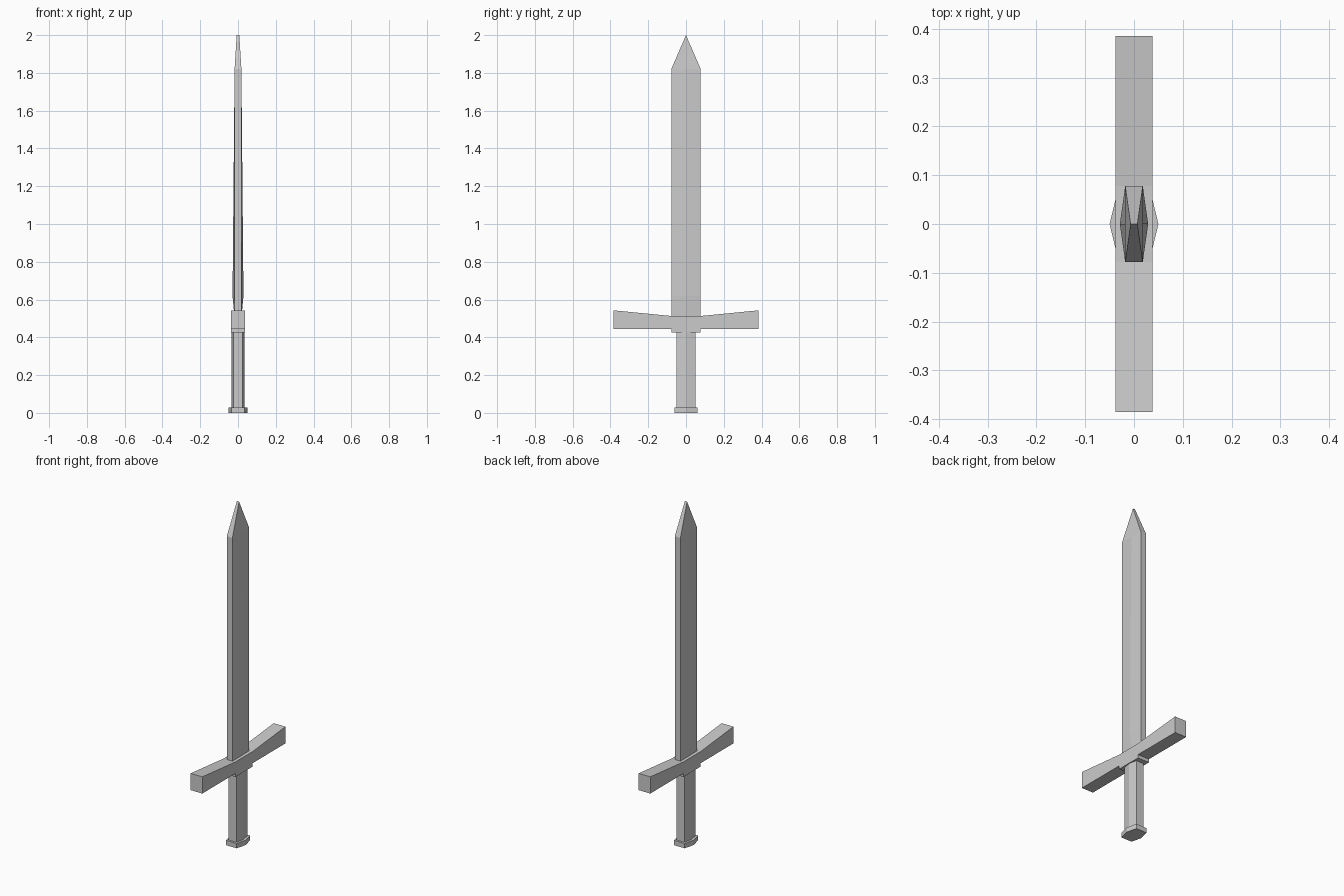
import bpy
import bmesh

if "Cube" in bpy.data.objects:
    bpy.data.objects.remove(bpy.data.objects["Cube"])


def finish(name, bm):
    bmesh.ops.remove_doubles(bm, verts=bm.verts, dist=1e-5)
    bmesh.ops.recalc_face_normals(bm, faces=bm.faces)
    mesh = bpy.data.meshes.new(name)
    bm.to_mesh(mesh)
    bm.free()
    obj = bpy.data.objects.new(name, mesh)
    bpy.context.collection.objects.link(obj)
    return obj


def hex_loft(name, sections):
    """Loft six-sided sections: (z, half width y, half depth at edge, half depth at ridge)."""
    bm = bmesh.new()
    rings = []
    for z, y, edge, ridge in sections:
        pts = [(edge, -y), (ridge, 0), (edge, y), (-edge, y), (-ridge, 0), (-edge, -y)]
        rings.append([bm.verts.new((px, py, z)) for px, py in pts])
    for low, high in zip(rings, rings[1:]):
        for i in range(6):
            j = (i + 1) % 6
            bm.faces.new((low[i], low[j], high[j], high[i]))
    bm.faces.new(rings[0])
    if sections[-1][1] > 0:
        bm.faces.new(rings[-1])
    return finish(name, bm)


# Blade: shallow ridge on each side, narrowing to a short chisel tip
hex_loft("blade", [
    (0.50, 0.078, 0.018, 0.018),
    (0.62, 0.078, 0.018, 0.029),
    (1.82, 0.078, 0.018, 0.018),
    (2.00, 0.0, 0.007, 0.007),
])

# Grip and pommel
hex_loft("grip", [(0.02, 0.05, 0.025, 0.035), (0.43, 0.05, 0.025, 0.035)])
hex_loft("pommel", [(0.0, 0.062, 0.035, 0.05), (0.028, 0.062, 0.035, 0.05)])

# Crossguard: mirrored side profile extruded through its depth
half = [(0.078, 0.425), (0.078, 0.445), (0.385, 0.445), (0.385, 0.543), (0.078, 0.513)]
profile = half + [(-y, z) for y, z in reversed(half)]
bm = bmesh.new()
face = bm.faces.new([bm.verts.new((-0.038, y, z)) for y, z in profile])
ext = bmesh.ops.extrude_face_region(bm, geom=[face], use_keep_orig=True)
verts = [v for v in ext["geom"] if isinstance(v, bmesh.types.BMVert)]
bmesh.ops.translate(bm, verts=verts, vec=(0.076, 0, 0))
finish("crossguard", bm)
